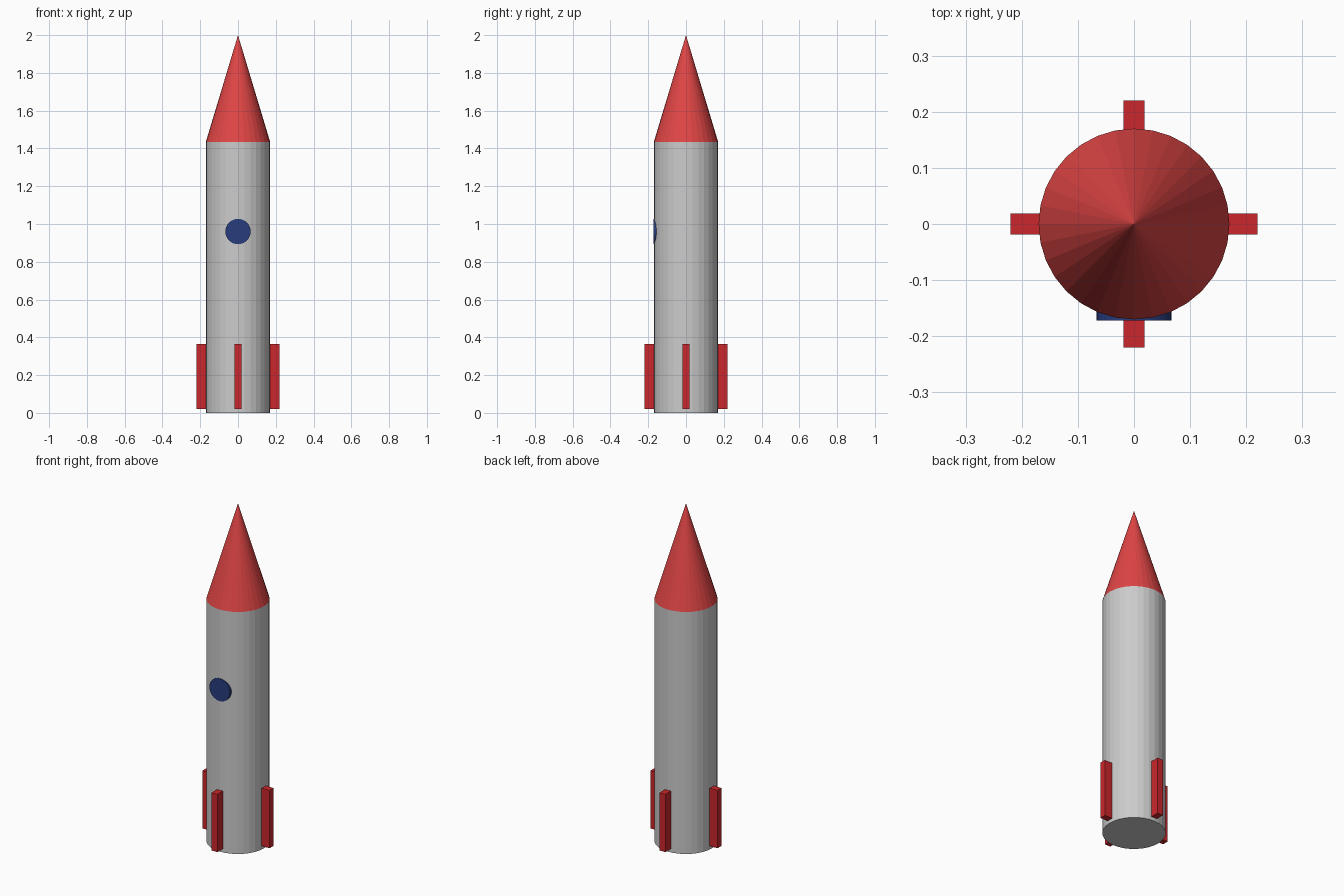
import bpy
from math import pi, cos, sin

if "Cube" in bpy.data.objects:
    bpy.data.objects.remove(bpy.data.objects["Cube"])

R, BODY_TOP, TIP = 0.17, 1.435, 2.0


def paint(obj, name, color):
    mat = bpy.data.materials.get(name) or bpy.data.materials.new(name)
    mat.diffuse_color = (*color, 1)
    mat.use_nodes = True
    mat.node_tree.nodes["Principled BSDF"].inputs["Base Color"].default_value = mat.diffuse_color
    obj.data.materials.append(mat)


RED, NOSE_RED, BLUE = (0.6, 0.02, 0.025), (0.75, 0.06, 0.06), (0.02, 0.045, 0.2)

# Body tube
bpy.ops.mesh.primitive_cylinder_add(vertices=32, radius=R, depth=BODY_TOP,
                                    location=(0, 0, BODY_TOP / 2))
bpy.context.object.name = "body"

# Nose cone
bpy.ops.mesh.primitive_cone_add(vertices=32, radius1=R, radius2=0, depth=TIP - BODY_TOP,
                                location=(0, 0, (BODY_TOP + TIP) / 2))
nose = bpy.context.object
nose.name = "nose_cone"
paint(nose, "nose_red", NOSE_RED)

# Round window, almost flush with the front of the body
bpy.ops.mesh.primitive_cylinder_add(vertices=32, radius=0.067, depth=0.03,
                                    location=(0, -0.157, 0.96), rotation=(pi / 2, 0, 0))
window = bpy.context.object
window.name = "window"
paint(window, "window_blue", BLUE)

# Four fins, partly sunk into the body
for i in range(4):
    a = i * pi / 2
    bpy.ops.mesh.primitive_cube_add(size=1, location=(0.17 * cos(a), 0.17 * sin(a), 0.1925),
                                    rotation=(0, 0, a))
    fin = bpy.context.object
    fin.name = f"fin_{i + 1}"
    fin.scale = (0.1, 0.037, 0.343)
    paint(fin, "fin_red", RED)
